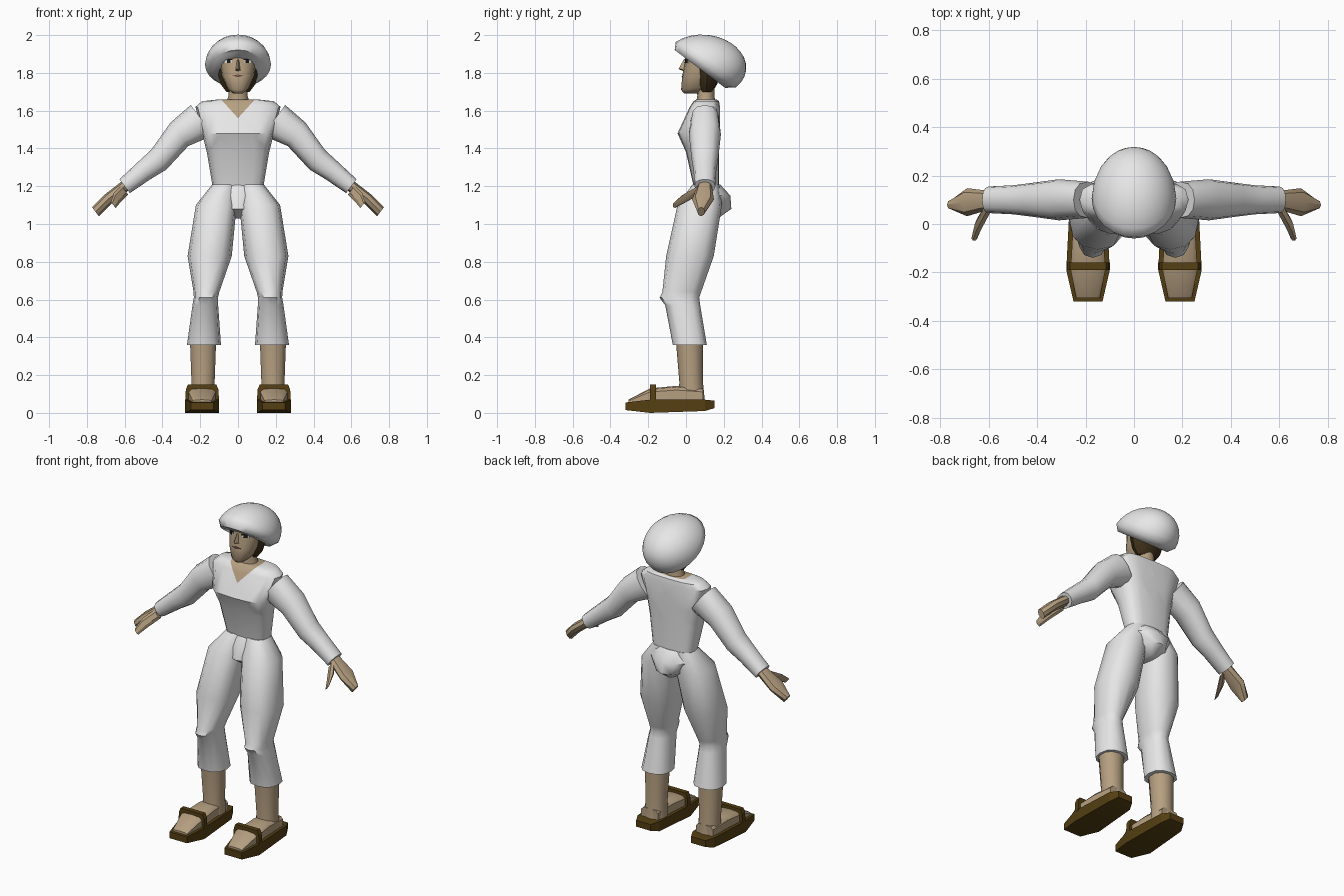
import bpy, bmesh
from math import cos, sin, pi, radians, copysign
from mathutils import Vector
from mathutils.bvhtree import BVHTree

if "Cube" in bpy.data.objects:
    bpy.data.objects.remove(bpy.data.objects["Cube"])


def material(name, red, green, blue):
    mat = bpy.data.materials.new(name)
    mat.use_nodes = True
    color = (red, green, blue, 1)
    mat.diffuse_color = color
    mat.node_tree.nodes["Principled BSDF"].inputs["Base Color"].default_value = color
    return mat


CLOTH = material("white cloth", red=.8, green=.8, blue=.8)
SKIN = material("tan skin", red=.47, green=.35, blue=.22)
HAIR = material("dark brown hair", red=.05, green=.03, blue=.01)
LEATHER = material("brown leather", red=.09, green=.05, blue=.006)
EYE = material("eye white", red=.7, green=.7, blue=.65)
DARK = material("near black", red=.01, green=.01, blue=.01)
LIP = material("dark lips", red=.12, green=.05, blue=.04)


def finish(name, bm, *materials, angle=40):
    bmesh.ops.recalc_face_normals(bm, faces=bm.faces)
    mesh = bpy.data.meshes.new(name)
    bm.to_mesh(mesh)
    bm.free()
    for mat in materials:
        mesh.materials.append(mat)
    part = bpy.data.objects.new(name, mesh)
    bpy.context.scene.collection.objects.link(part)
    bpy.ops.object.select_all(action="DESELECT")
    part.select_set(True)
    bpy.context.view_layer.objects.active = part
    bpy.ops.object.shade_smooth_by_angle(angle=radians(angle))


def bridge(loops):
    """Closed skin through loops of points."""
    bm = bmesh.new()
    loops = [[bm.verts.new(point) for point in loop] for loop in loops]
    for lower, upper in zip(loops, loops[1:]):
        for i in range(len(lower)):
            bm.faces.new((lower[i - 1], lower[i], upper[i], upper[i - 1]))
    bm.faces.new(loops[0])
    bm.faces.new(loops[-1])
    return bm


def loft(*rings, sides=12, power=1, side=1):
    """Skin through rings of (first point, opposite point, half width vector)."""
    loops = []
    for first, opposite, across in rings:
        first, opposite, across = Vector(first), Vector(opposite), Vector(across)
        loop = []
        for i in range(sides):
            turn = 2 * pi * (i + (sides == 4) / 2) / sides
            c, s = [copysign(abs(f(turn)) ** power, f(turn)) for f in (cos, sin)]
            point = (first + opposite) / 2 + (first - opposite) / 2 * c + across * s
            loop.append((point.x * side, point.y, point.z))
        loops.append(loop)
    return bridge(loops)


def level(z, front, back, width, x=0, tilt=0):
    return (x, front, z + tilt), (x, back, z - tilt), (width, 0, 0)


def upright(y, top, bottom, width, x=.19):
    return (x, y, top), (x, y, bottom), (width, 0, 0)


def slanted(x, z, thick, depth, y=.1):
    dx, dz = thick * .6, thick * .8
    return (x + dx, y, z + dz), (x - dx, y, z - dz), (0, depth, 0)


# Torso with a V neckline cut into the front
NECKLINE = 1.56
torso = loft(
    level(z=1.2, front=.04, back=.175, width=.135),
    level(z=1.38, front=0, back=.175, width=.165),
    level(z=1.48, front=-.045, back=.18, width=.19),
    level(z=1.62, front=.02, back=.18, width=.225),
    level(z=1.65, front=.04, back=.175, width=.19),
    level(z=1.66, front=.055, back=.16, width=.1), sides=16, power=.65)
for side in (1, -1):
    bmesh.ops.bisect_plane(torso, geom=torso.verts[:] + torso.edges[:] + torso.faces[:],
                           plane_co=(0, 0, NECKLINE), plane_no=(-side, 0, .9))
for face in torso.faces:
    center = face.calc_center_median()
    face.material_index = int((center.z - NECKLINE) * .9 > abs(center.x) and center.y < .13)
finish("torso", torso, CLOTH, SKIN)

# Seat of the trousers
finish("trouser_seat", loft(
    level(z=1.21, front=.04, back=.18, width=.13),
    level(z=1.15, front=0, back=.235, width=.14),
    level(z=1.08, front=-.02, back=.24, width=.1),
    level(z=1.03, front=.05, back=.17, width=.03)), CLOTH)

# Neck and head
finish("neck", loft(
    level(z=1.62, front=.05, back=.16, width=.07),
    level(z=1.68, front=.06, back=.15, width=.05),
    level(z=1.75, front=.05, back=.15, width=.05)), SKIN)
head = loft(
    level(z=1.69, front=-.01, back=.08, width=.025),
    level(z=1.72, front=-.026, back=.13, width=.058, tilt=-.01),
    level(z=1.78, front=-.02, back=.15, width=.084),
    level(z=1.86, front=-.006, back=.18, width=.096),
    level(z=1.94, front=0, back=.18, width=.09), sides=16, power=.9)
head_surface = BVHTree.FromBMesh(head)
finish("head", head, SKIN, angle=60)
finish("nose", loft(
    level(z=1.81, front=-.015, back=.03, width=.018),
    level(z=1.82, front=-.04, back=.03, width=.013),
    level(z=1.87, front=-.012, back=.03, width=.006), sides=6), SKIN)


def face_plate(name, mat, outline, lift=.004):
    """Thin plate laid on the front of the head, from (x, z) points."""
    outer, inner = [], []
    for x, z in outline:
        # The nearest surface point stands in where the outline passes the head's edge
        ahead = Vector((x, -1, z))
        hit = (head_surface.ray_cast(ahead, Vector((0, 1, 0)))[0]
               or head_surface.find_nearest(Vector((x, 0, z)))[0])
        y = hit.y - lift
        outer.append((x, y, z))
        inner.append((x, y + .006, z))
    finish(name, bridge([outer, inner]), mat, angle=20)


def box(x, z, width, height):
    left, right, low, high = x - width, x + width, z - height, z + height
    return (left, low), (right, low), (right, high), (left, high)


def diamond(x, z, width, height):
    return (x - width, z), (x, z - height), (x + width, z), (x, z + height)


# Eyes and mouth
for side, label in ((1, "left"), (-1, "right")):
    x = side * .05
    face_plate(label + "_eye", EYE, box(x, z=1.86, width=.018, height=.008))
    face_plate(label + "_pupil", DARK, box(x, z=1.86, width=.009, height=.008), lift=.007)
    face_plate(label + "_lash", DARK, box(x, z=1.87, width=.022, height=.003), lift=.008)
face_plate("mouth", LIP, diamond(x=0, z=1.785, width=.03, height=.007))

# Hair at the back and sides, with a jagged fringe
finish("back_hair", loft(
    level(z=1.7, front=.075, back=.14, width=.062),
    level(z=1.74, front=.055, back=.165, width=.092),
    level(z=1.82, front=.04, back=.19, width=.112),
    level(z=1.9, front=.03, back=.2, width=.112)), HAIR)
for i in range(-3, 4):
    face_plate(f"fringe_lock_{i + 4}", HAIR, diamond(
        x=i * .021, z=1.91, width=.018, height=.02 + .008 * (i % 2)), lift=.009)

# Round hat: a dome leaning back from a tilted rim
hat_center, hat_rise = Vector((0, .1, 1.84)), Vector((0, .15, .11))
hat_rim, hat_side = Vector((0, .16, -.12)), Vector((.175, 0, 0))
hat_rings = []
for degrees in range(-10, 90, 12):
    size, climb = cos(radians(degrees)), sin(radians(degrees))
    if climb < 0:
        size *= .85
    middle = hat_center + hat_rise * climb
    hat_rings.append((middle - hat_rim * size, middle + hat_rim * size, hat_side * size))
finish("hat", loft(*hat_rings, sides=24), CLOTH, angle=60)

for side, label in ((1, "left"), (-1, "right")):
    # Sleeve, hand and thumb
    finish(label + "_sleeve", loft(
        slanted(x=.19, z=1.55, thick=.1, depth=.075),
        slanted(x=.31, z=1.475, thick=.078, depth=.085),
        slanted(x=.42, z=1.34, thick=.066, depth=.07),
        slanted(x=.5, z=1.28, thick=.056, depth=.06),
        slanted(x=.6, z=1.2, thick=.046, depth=.055), power=.85, side=side), CLOTH)
    finish(label + "_hand", loft(
        slanted(x=.58, z=1.215, thick=.03, depth=.035),
        slanted(x=.69, z=1.13, thick=.03, depth=.058, y=.09),
        slanted(x=.755, z=1.065, thick=.03, depth=.02, y=.08),
        sides=8, side=side), SKIN, angle=30)
    finish(label + "_thumb", loft(
        slanted(x=.6, z=1.18, thick=.03, depth=.02, y=.07),
        slanted(x=.64, z=1.14, thick=.03, depth=.025, y=0),
        slanted(x=.66, z=1.1, thick=.02, depth=.01, y=-.06),
        sides=6, side=side), SKIN, angle=30)

    # Trouser leg with knee crease and flared hem
    finish(label + "_trouser_leg", loft(
        level(z=1.21, front=.035, back=.175, width=.066, x=.07),
        level(z=1.1, front=-.045, back=.19, width=.108, x=.115),
        level(z=.83, front=-.105, back=.147, width=.117, x=.15),
        level(z=.64, front=-.125, back=.08, width=.068, x=.167),
        level(z=.61, front=-.14, back=.07, width=.064, x=.17),
        level(z=.57, front=-.11, back=.075, width=.068, x=.173),
        level(z=.36, front=-.07, back=.11, width=.09, x=.18),
        power=.85, side=side), CLOTH)

    # Bare shin and foot
    finish(label + "_shin", loft(
        level(z=.4, front=-.055, back=.09, width=.073, x=.185),
        level(z=.16, front=-.035, back=.09, width=.064, x=.185),
        level(z=.06, front=-.045, back=.1, width=.066, x=.185),
        sides=10, power=.9, side=side), SKIN)
    finish(label + "_foot", loft(
        upright(y=-.305, top=.07, bottom=.04, width=.05),
        upright(y=-.19, top=.13, bottom=.05, width=.074),
        upright(y=-.05, top=.143, bottom=.05, width=.066),
        upright(y=.09, top=.13, bottom=.05, width=.06),
        sides=10, power=.55, side=side), SKIN)

    # Sandal sole and strap
    corner = 2 ** .5
    finish(label + "_sandal_sole", loft(*[
        upright(y, mid + half * corner, mid - half * corner, width * corner)
        for y, mid, half, width in (
            (-.32, .035, .02, .06), (-.19, .035, .035, .09),
            (.1, .04, .03, .075), (.15, .045, .02, .05))],
        sides=4, side=side), LEATHER, angle=20)
    strap_y, strap_depth = -.175, .015 * corner
    finish(label + "_sandal_strap", loft(*[
        level(z, strap_y - strap_depth, strap_y + strap_depth, width * corner, x=.19)
        for z, width in ((.06, .09), (.125, .086), (.15, .075))],
        sides=4, side=side), LEATHER, angle=20)
